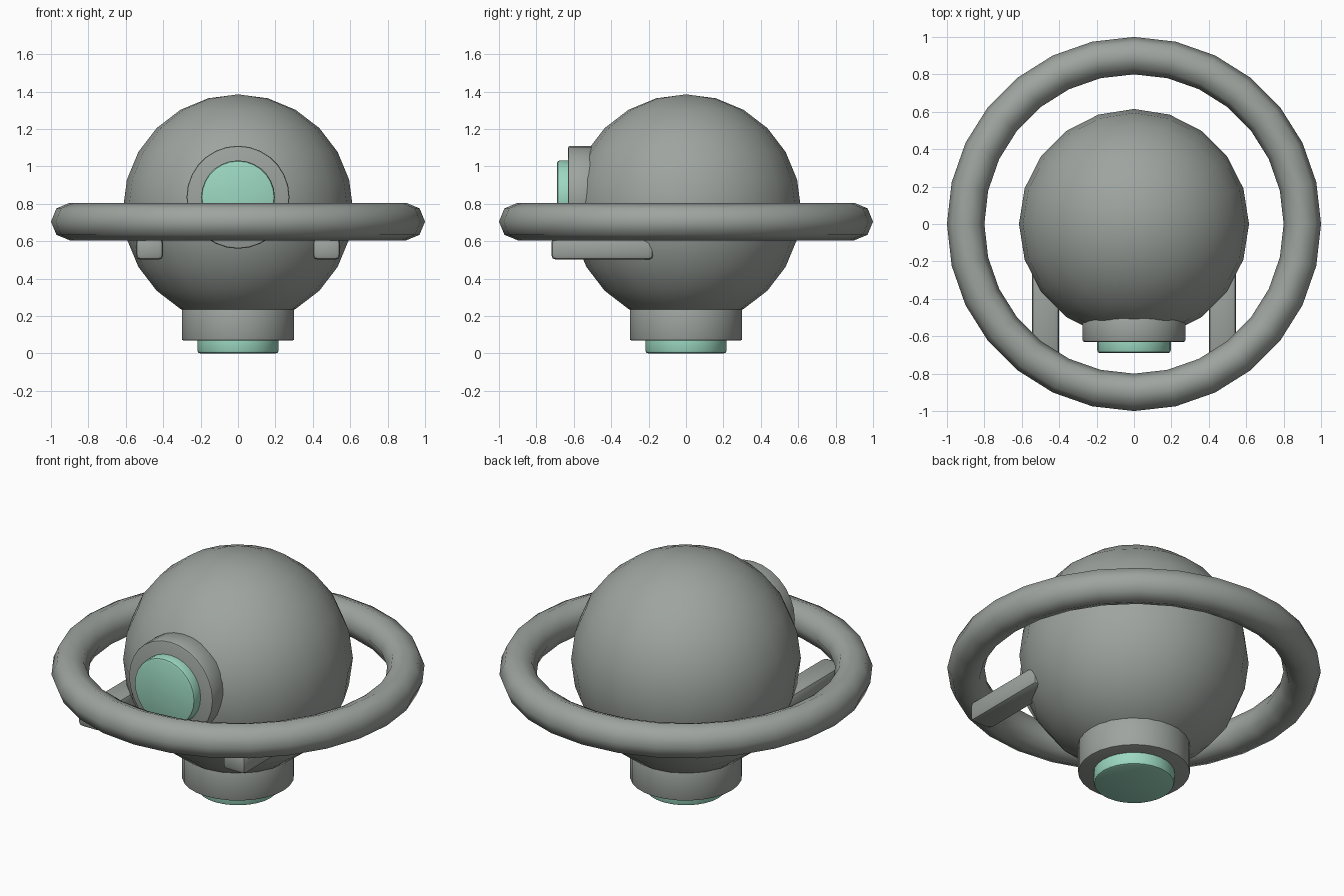
import bpy, math

if "Cube" in bpy.data.objects:
    bpy.data.objects.remove(bpy.data.objects["Cube"])

def material(name, rgb):
    m = bpy.data.materials.new(name)
    m.diffuse_color = (*rgb, 1)
    m.use_nodes = True
    m.node_tree.nodes["Principled BSDF"].inputs["Base Color"].default_value = m.diffuse_color
    return m

GREY = material("warm grey", (0.34, 0.37, 0.345))
MINT = material("mint", (0.33, 0.68, 0.53))

def finish(name, mat, bevel=0, segments=2, angle=35):
    ob = bpy.context.object
    ob.name = name
    ob.data.materials.append(mat)
    bpy.ops.object.transform_apply(location=False, rotation=True, scale=True)
    if bevel:
        mod = ob.modifiers.new("soft_edges", 'BEVEL')
        mod.width, mod.segments = bevel, segments
        mod.limit_method, mod.angle_limit = 'ANGLE', math.radians(40)
        bpy.ops.object.modifier_apply(modifier=mod.name)
    if angle:
        bpy.ops.object.shade_smooth_by_angle(angle=math.radians(angle))
    else:
        bpy.ops.object.shade_smooth()
    return ob

def disc(name, mat, radius, a, b, axis, centre_z=0, bevel=0.01):
    """Cylinder running from a to b along z or y."""
    mid = (a + b) / 2
    loc = (0, 0, mid) if axis == 'z' else (0, mid, centre_z)
    rot = (0, 0, 0) if axis == 'z' else (math.pi / 2, 0, 0)
    bpy.ops.mesh.primitive_cylinder_add(vertices=28, radius=radius, depth=b - a,
                                        location=loc, rotation=rot)
    return finish(name, mat, bevel)

# round body
bpy.ops.mesh.primitive_uv_sphere_add(segments=20, ring_count=12, radius=0.615,
                                     location=(0, 0, 0.77))
finish("body", GREY, angle=0)

# ring around the body
bpy.ops.mesh.primitive_torus_add(major_radius=0.9, minor_radius=0.1, major_segments=28,
                                 minor_segments=8, location=(0, 0, 0.705))
finish("ring", GREY, angle=0)

# thruster underneath
disc("thruster_housing", GREY, 0.30, 0.07, 0.25, 'z', bevel=0.006)
disc("thruster_glow", MINT, 0.217, 0.0, 0.12, 'z', bevel=0.015)

# eye on the front
disc("eye_housing", GREY, 0.275, -0.63, -0.50, 'y', 0.835)
disc("eye_lens", MINT, 0.197, -0.69, -0.58, 'y', 0.835, bevel=0.015)

# pair of side struts below the ring
for side, x in (("left", -0.473), ("right", 0.473)):
    bpy.ops.mesh.primitive_cube_add(size=1, location=(x, -0.447, 0.559))
    bpy.context.object.scale = (0.146, 0.546, 0.116)
    finish("strut_" + side, GREY, 0.025)
